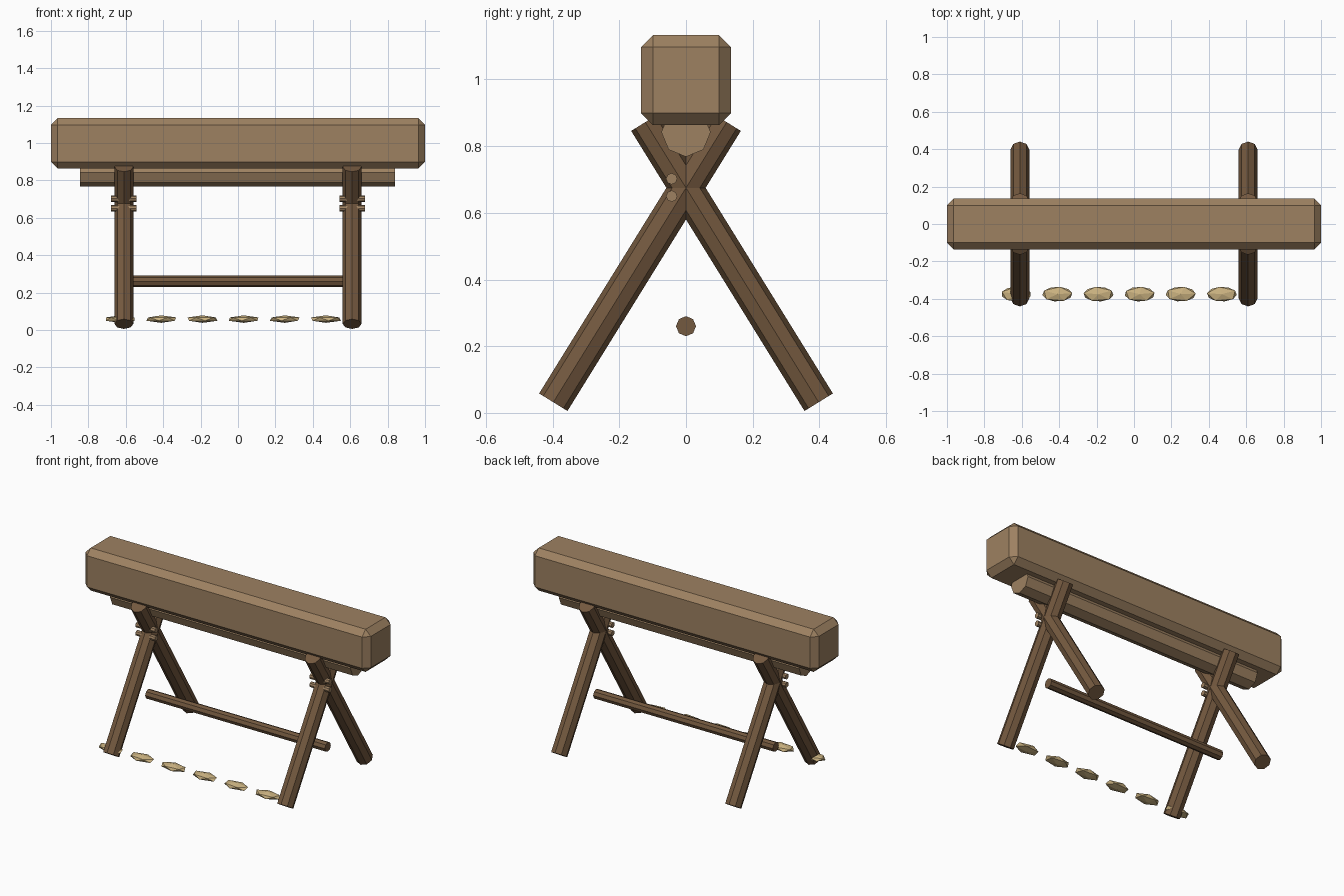
import bpy
import bmesh
import random
from math import radians
from mathutils import Vector, Matrix

random.seed(4)
cube = bpy.data.objects.get("Cube")
if cube:
    bpy.data.objects.remove(cube, do_unlink=True)


def material(name, rgb):
    mat = bpy.data.materials.new(name)
    mat.use_nodes = True
    mat.diffuse_color = (*rgb, 1)
    mat.node_tree.nodes["Principled BSDF"].inputs["Base Color"].default_value = (*rgb, 1)
    return mat


pale_wood = material("pale wood", (0.34, 0.22, 0.12))
dark_wood = material("dark wood", (0.175, 0.10, 0.05))
straw = material("straw", (0.60, 0.45, 0.22))


def add_object(name, bm, mat):
    mesh = bpy.data.meshes.new(name)
    bm.to_mesh(mesh)
    bm.free()
    mesh.materials.append(mat)
    obj = bpy.data.objects.new(name, mesh)
    bpy.context.collection.objects.link(obj)
    return obj


def pole(name, start, end, radius, mat, sides=8):
    """Faceted round pole between two points, with an edge facing sideways."""
    start, end = Vector(start), Vector(end)
    axis = (end - start).normalized()
    side = Vector((0, 1, 0)) if abs(axis.x) > 0.9 else Vector((1, 0, 0))
    turn = Matrix((side, axis.cross(side), axis)).transposed().to_4x4()
    bm = bmesh.new()
    bmesh.ops.create_cone(bm, cap_ends=True, segments=sides, radius1=radius, radius2=radius,
                          depth=(end - start).length,
                          matrix=Matrix.Translation((start + end) / 2) @ turn)
    return add_object(name, bm, mat)


# Heavy beam with chamfered edges
bm = bmesh.new()
bmesh.ops.create_cube(bm, size=1, matrix=Matrix.Translation((0, 0, 0.998))
                      @ Matrix.Diagonal((2, 0.27, 0.27, 1)))
beam = add_object("beam", bm, pale_wood)
chamfer = beam.modifiers.new("chamfer", "BEVEL")
chamfer.width = 0.036
chamfer.segments = 1

# Round log under the beam and the rung between the trestles
pole("under_log", (-0.845, 0, 0.842), (0.84, 0, 0.842), 0.074, pale_wood)
pole("rung", (-0.63, 0, 0.26), (0.63, 0, 0.26), 0.03, dark_wood)

# Crossed legs with a pair of pegs at each crossing
for label, x in (("right", -0.61), ("left", 0.61)):
    for end, s in (("front", -1), ("back", 1)):
        pole(f"{end}_{label}_leg", (x, s * 0.398, 0.032), (x, -s * 0.122, 0.872), 0.05, dark_wood)
    for level, z in (("lower", 0.65), ("upper", 0.702)):
        pole(f"{level}_{label}_peg", (x - 0.068, -0.043, z), (x + 0.068, -0.043, z),
             0.017, pale_wood)

# Row of flat wood chips by the front feet
for i in range(6):
    bm = bmesh.new()
    bmesh.ops.create_icosphere(bm, subdivisions=1, radius=1)
    spin = Matrix.Rotation(radians(random.uniform(0, 72)), 4, "Z")
    place = Matrix.Translation((-0.63 + 0.22 * i, -0.375, 0.058))
    bmesh.ops.transform(bm, verts=bm.verts,
                        matrix=place @ Matrix.Diagonal((0.09, 0.044, 0.02, 1)) @ spin)
    add_object(f"wood_chip_{i + 1}", bm, straw)
